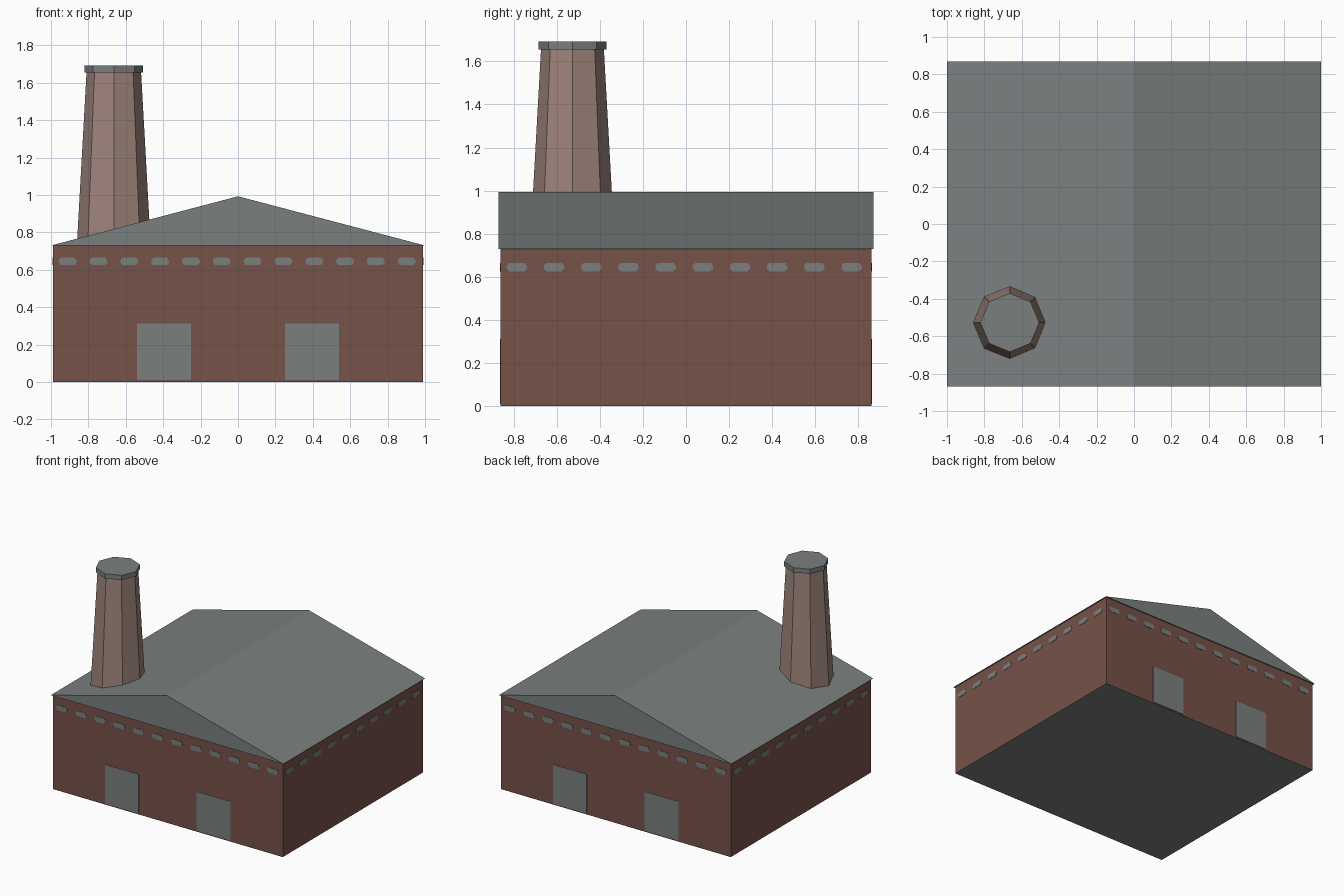
import bpy, bmesh, math
from mathutils import Matrix

if "Cube" in bpy.data.objects:
    bpy.data.objects.remove(bpy.data.objects["Cube"])


def material(name, srgb):
    m = bpy.data.materials.new(name)
    lin = [((c / 255 + 0.055) / 1.055) ** 2.4 for c in srgb]
    m.diffuse_color = (*lin, 1)
    m.use_nodes = True
    m.node_tree.nodes["Principled BSDF"].inputs["Base Color"].default_value = m.diffuse_color
    return m


BRICK = material("red brown brick", (118, 82, 71))
GREY = material("slate grey", (122, 128, 127))
STACK = material("pale brick", (158, 132, 123))


def finish(bm, name, *mats):
    bmesh.ops.recalc_face_normals(bm, faces=bm.faces)
    me = bpy.data.meshes.new(name)
    bm.to_mesh(me)
    bm.free()
    for m in mats:
        me.materials.append(m)
    ob = bpy.data.objects.new(name, me)
    bpy.context.collection.objects.link(ob)
    return ob


def prism(bm, outline, depth):
    """Extrude an (x, z) outline symmetrically along y; returns its vertices."""
    rings = [[bm.verts.new((x, s * depth / 2, z)) for x, z in outline] for s in (-1, 1)]
    n = len(outline)
    for r in rings:
        bm.faces.new(r)
    for i in range(n):
        j = (i + 1) % n
        bm.faces.new((rings[0][i], rings[0][j], rings[1][j], rings[1][i]))
    return rings[0] + rings[1]


HX, HY, EAVES, RIDGE = 0.988, 0.861, 0.73, 0.993

# Brick walls with a grey floor
bm = bmesh.new()
prism(bm, [(-HX, 0), (HX, 0), (HX, EAVES), (-HX, EAVES)], 2 * HY)
walls = finish(bm, "walls", BRICK, GREY)
for p in walls.data.polygons:
    p.material_index = 1 if p.normal.z < -0.5 else 0

# Gabled roof with a slight overhang
bm = bmesh.new()
prism(bm, [(-1, EAVES), (1, EAVES), (0, RIDGE)], 2 * 0.87)
finish(bm, "roof", GREY)


# Thin plates set on the walls; angle turns the front wall to another side
def plates(name, outline, centres, wall_distance, angles):
    bm = bmesh.new()
    for a in angles:
        turn = Matrix.Rotation(math.radians(a), 4, 'Z')
        for c in centres:
            vs = prism(bm, [(x + c, z) for x, z in outline], 0.006)
            bmesh.ops.translate(bm, verts=vs, vec=(0, -wall_distance, 0))
            bmesh.ops.transform(bm, matrix=turn, verts=vs)
    return finish(bm, name, GREY)


# Loading doors, two on the front and two on the back
door = [(-0.145, 0.01), (0.145, 0.01), (0.145, 0.312), (-0.145, 0.312)]
plates("doors", door, (-0.395, 0.395), HY, (0, 180))

# Rows of small clerestory windows with clipped corners
slot = [(-0.048, 0.64), (-0.036, 0.625), (0.034, 0.625), (0.048, 0.638),
        (0.046, 0.653), (0.036, 0.665), (-0.034, 0.665), (-0.046, 0.656)]
plates("gable_windows", slot, [-0.911 + 0.1648 * i for i in range(12)], HY, (0, 180))
plates("side_windows", slot, [-0.785 + 0.1726 * i for i in range(10)], HX, (90, 270))


# Tapered octagonal chimney with a flat cap
def octagon_cone(name, r1, r2, z1, z2, mat):
    bm = bmesh.new()
    bmesh.ops.create_cone(bm, cap_ends=True, segments=8, radius1=r1, radius2=r2,
                          depth=z2 - z1,
                          matrix=Matrix.Translation((-0.664, -0.527, (z1 + z2) / 2)))
    return finish(bm, name, mat)


octagon_cone("chimney", 0.197, 0.146, 0.74, 1.655, STACK)
octagon_cone("chimney_cap", 0.157, 0.157, 1.655, 1.692, GREY)
